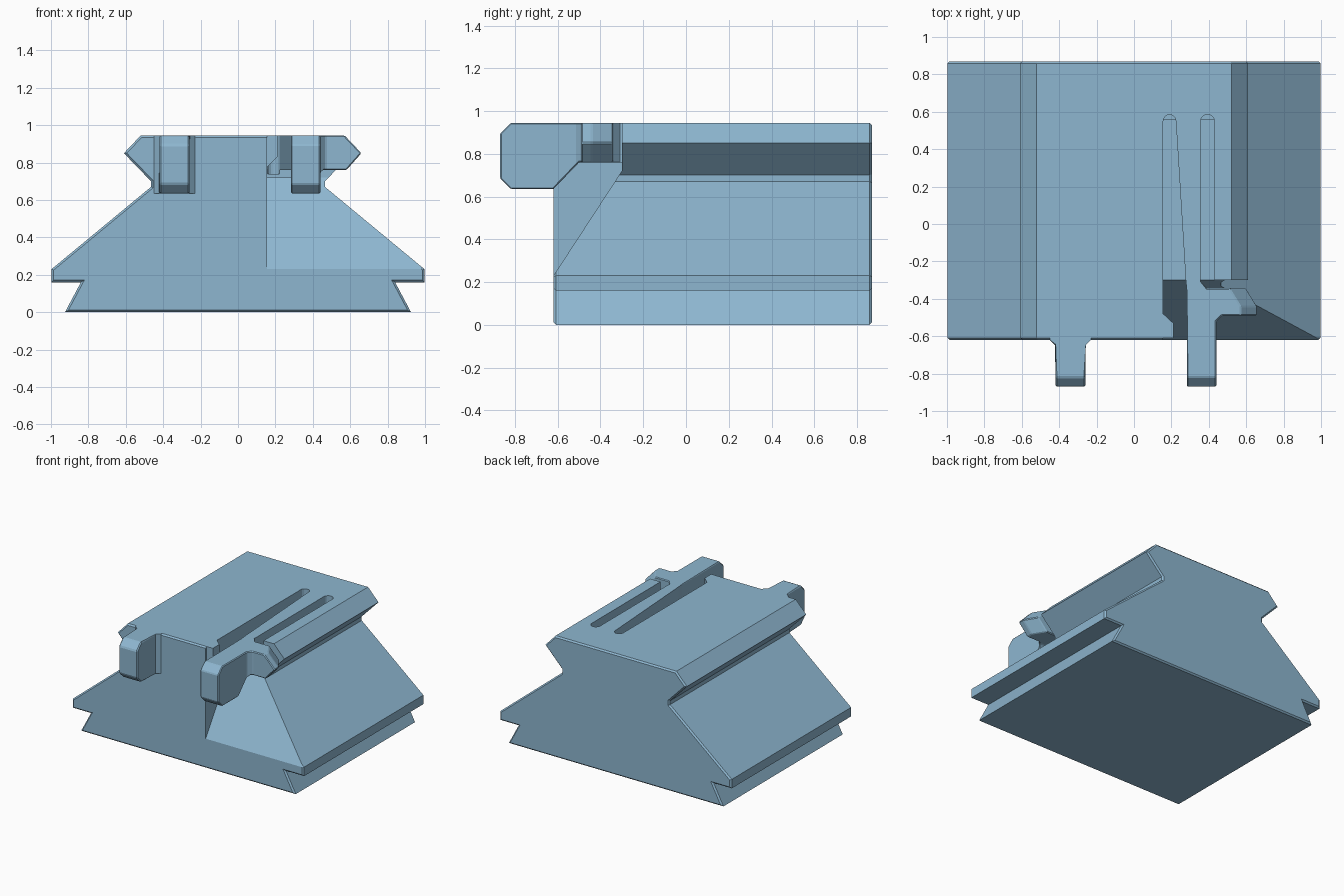
import bpy, bmesh, math

if "Cube" in bpy.data.objects:
    bpy.data.objects.remove(bpy.data.objects["Cube"])

blue = bpy.data.materials.new("steel_blue")
blue.diffuse_color = (0.27, 0.47, 0.63, 1)
blue.use_nodes = True
blue.node_tree.nodes["Principled BSDF"].inputs["Base Color"].default_value = blue.diffuse_color


def loft(name, rings):
    """Solid through equal-length rings of points, capped at both ends."""
    bm = bmesh.new()
    loops = [[bm.verts.new(p) for p in r] for r in rings]
    n = len(loops[0])
    for a, b in zip(loops, loops[1:]):
        for i in range(n):
            j = (i + 1) % n
            bm.faces.new((a[i], a[j], b[j], b[i]))
    bm.faces.new(loops[0])
    bm.faces.new(loops[-1])
    bmesh.ops.recalc_face_normals(bm, faces=bm.faces)
    me = bpy.data.meshes.new(name)
    bm.to_mesh(me)
    bm.free()
    me.materials.append(blue)
    ob = bpy.data.objects.new(name, me)
    bpy.context.collection.objects.link(ob)
    return ob


def prism(name, pts, axis, lo, hi):
    """Extrude a 2D outline along x, y or z."""
    put = {"x": lambda p, t: (t, p[0], p[1]),
           "y": lambda p, t: (p[0], t, p[1]),
           "z": lambda p, t: (p[0], p[1], t)}[axis]
    return loft(name, [[put(p, t) for p in pts] for t in (lo, hi)])


def combine(ob, other, operation):
    m = ob.modifiers.new("combine", "BOOLEAN")
    m.operation, m.solver, m.object = operation, "EXACT", other
    bpy.context.view_layer.update()
    dg = bpy.context.evaluated_depsgraph_get()
    me = bpy.data.meshes.new_from_object(ob.evaluated_get(dg))
    ob.modifiers.clear()
    ob.data = me
    bpy.data.objects.remove(other)


def chamfer(ob, width, rule):
    """Bevel the sharp edges that satisfy a rule."""
    bm = bmesh.new()
    bm.from_mesh(ob.data)
    bmesh.ops.remove_doubles(bm, verts=bm.verts, dist=1e-4)
    bmesh.ops.dissolve_limit(bm, angle_limit=0.01, verts=bm.verts, edges=bm.edges)
    edges = [e for e in bm.edges
             if e.is_manifold and e.calc_face_angle(0) > 0.4 and rule(e)]
    bmesh.ops.bevel(bm, geom=edges, offset=width, segments=1, profile=0.5,
                    affect="EDGES", clamp_overlap=True)
    bm.to_mesh(ob.data)
    bm.free()


def arc(cx, cy, r):
    return [(cx + r * math.cos(math.pi * i / 8), cy + r * math.sin(math.pi * i / 8))
            for i in range(9)]


TOP, FRONT, BACK = 0.945, -0.62, 0.87

# Dovetailed main body with chamfered ends
half = [(0.925, 0), (0.84, 0.16), (0.997, 0.16), (0.997, 0.23), (0.465, 0.67),
        (0.465, 0.70), (0.61, 0.85), (0.52, TOP)]
body = prism("clamp_body", half + [(-x, z) for x, z in reversed(half)], "y", FRONT, BACK)
chamfer(body, 0.011, lambda e: abs(e.verts[0].co.y - e.verts[1].co.y) < 1e-4)

# Sloping clearance under the latch arm
combine(body, prism("clearance_cut", [(-0.7, 0.1075), (-0.3, 0.72), (-0.3, 1.1), (-0.7, 1.1)],
                    "x", 0.156, 1.2), "DIFFERENCE")

# Spring slots either side of the arm, and the gap below it
combine(body, prism("tapered_slot_cut", arc(0.19, 0.55, 0.034) + [(0.156, -0.32), (0.278, -0.32)],
                    "z", 0.74, 1.1), "DIFFERENCE")
combine(body, prism("straight_slot_cut", arc(0.393, 0.548, 0.037) + [(0.356, -0.32), (0.43, -0.32)],
                    "z", 0.74, 1.1), "DIFFERENCE")
combine(body, prism("gap_cut", [(0.156, -0.32), (0.43, -0.32), (0.43, 0.56), (0.156, 0.56)],
                    "z", 0.72, 0.76), "DIFFERENCE")

# Latch arm: plan outline trimmed by its side outline
arm = prism("latch_arm", [(0.277, -0.30), (0.355, -0.30), (0.355, -0.31), (0.39, -0.343),
                          (0.495, -0.343), (0.495, -0.49), (0.47, -0.49), (0.44, -0.52),
                          (0.44, -0.87), (0.283, -0.87), (0.283, -0.36)], "z", 0.5, 1.1)
nose = [(-0.82, TOP), (-0.87, 0.895), (-0.87, 0.685), (-0.82, 0.635)]
combine(arm, prism("arm_side", nose + [(-0.62, 0.635), (-0.5, 0.76), (-0.2, 0.76), (-0.2, TOP)],
                   "x", 0.1, 0.8), "INTERSECT")

# Hook on the side of the arm, swept back at its rear
hook = [(0.58, 0.76), (0.66, 0.85), (0.57, TOP)]
combine(arm, loft("hook", [[(0.49, y, 0.76)] + [(x - d, y, z) for x, z in hook] + [(0.49, y, TOP)]
                           for y, d in ((-0.49, 0), (-0.44, 0), (-0.343, 0.06))]), "UNION")
chamfer(arm, 0.008, lambda e: max(v.co.y for v in e.verts) < -0.302)
combine(body, arm, "UNION")

# Fixed finger on the left
finger = prism("finger", [(-0.45, -0.6), (-0.45, -0.62), (-0.42, -0.65), (-0.42, -0.87),
                          (-0.26, -0.87), (-0.26, -0.65), (-0.23, -0.62), (-0.23, -0.6)],
               "z", 0.5, 1.1)
combine(finger, prism("finger_side", nose + [(-0.5, 0.635), (-0.5, TOP)], "x", -0.6, 0), "INTERSECT")
chamfer(finger, 0.008, lambda e: max(v.co.y for v in e.verts) < -0.63)
combine(body, finger, "UNION")

# Small stop limiting the arm travel
stop = prism("stop", [(0.14, -0.61), (0.21, -0.61), (0.21, -0.53), (0.156, -0.48), (0.14, -0.48)],
             "z", 0.6, 1.1)
combine(stop, prism("stop_side", [(0.1, TOP), (0.211, TOP), (0.211, 0.83), (0.156, 0.775),
                                  (0.1, 0.775)], "y", -0.8, -0.3), "INTERSECT")
combine(body, stop, "UNION")
